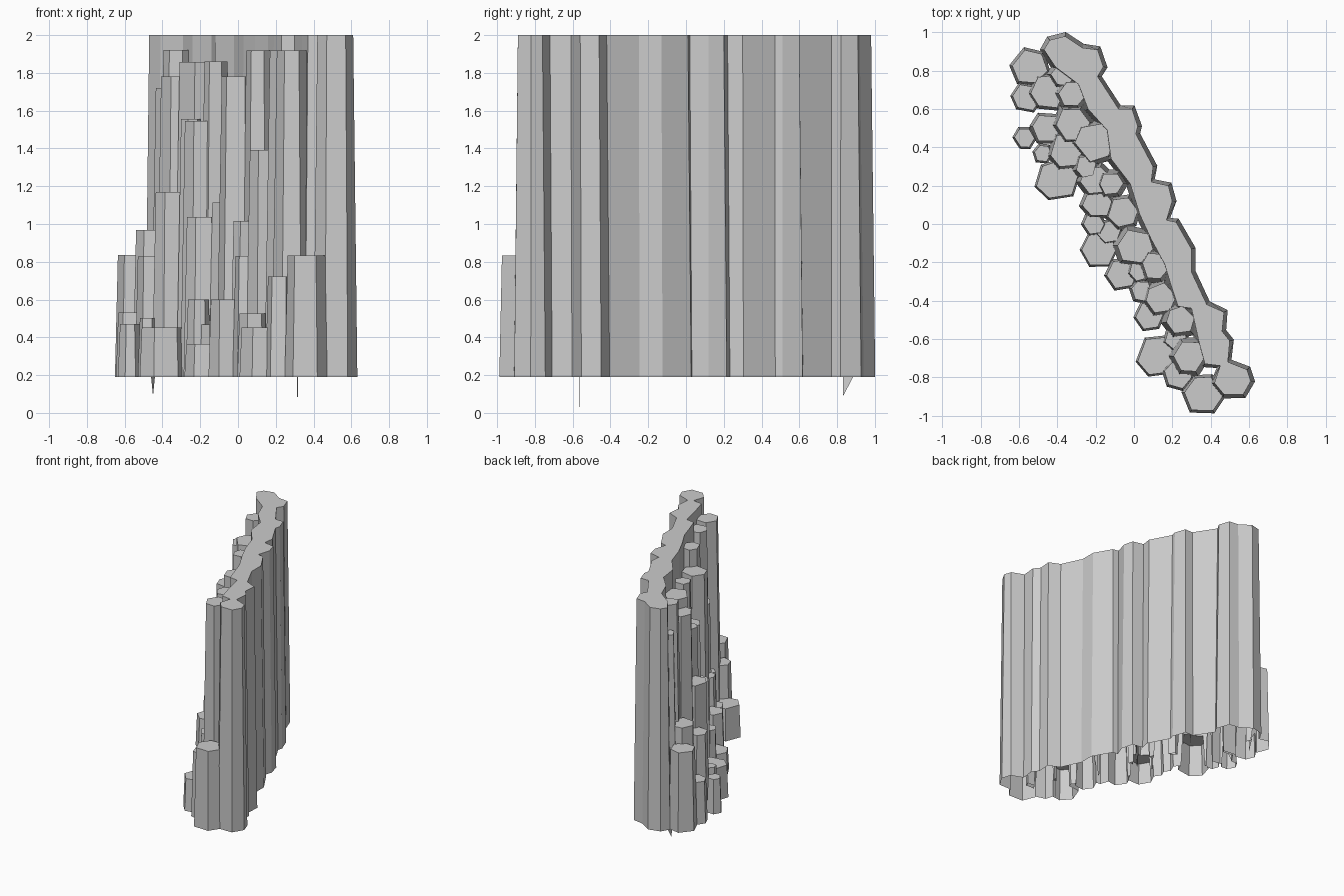
import bpy, bmesh, math, random
from mathutils import Vector

if "Cube" in bpy.data.objects:
    bpy.data.objects.remove(bpy.data.objects["Cube"])

random.seed(4)
BASE = 0.19

# Outline of the tall back wall seen from above (clockwise)
WALL = [(-.47, .91), (-.44, .96), (-.36, .98), (-.27, .92), (-.19, .91), (-.16, .82), (-.19, .77),
        (-.08, .60), (-.01, .60), (.02, .51), (.01, .47), (.10, .30), (.09, .22), (.18, .20),
        (.20, .12), (.17, .02), (.22, .01), (.30, -.13), (.30, -.25), (.38, -.42), (.47, -.46),
        (.46, -.56), (.50, -.61), (.49, -.72), (.59, -.76), (.61, -.82), (.57, -.89), (.47, -.89),
        (.42, -.83), (.45, -.74), (.37, -.73), (.34, -.62), (.30, -.44), (.23, -.43), (.19, -.31),
        (.16, -.21), (.09, -.08), (.03, .05), (-.02, .21), (-.12, .34), (-.14, .49), (-.24, .60),
        (-.29, .73), (-.41, .82)]

# Front columns: x, y, radius
SPOTS = [(-.54, .82, .09), (-.56, .66, .07), (-.57, .45, .05), (-.45, .69, .09), (-.37, .78, .06),
         (-.32, .68, .07), (-.45, .50, .08), (-.32, .52, .09), (-.475, .37, .045), (-.35, .38, .09),
         (-.40, .23, .105), (-.20, .43, .10), (-.25, .30, .055), (-.20, .23, .075), (-.12, .21, .06),
         (-.19, .11, .075), (-.06, .06, .08), (-.21, .00, .055), (-.13, -.04, .06), (-.18, -.13, .09),
         (.01, -.12, .09), (-.06, -.26, .08), (.03, -.24, .055), (.11, -.22, .07), (.04, -.35, .055),
         (.14, -.39, .08), (.08, -.48, .07), (.24, -.50, .075), (.22, -.60, .055), (.12, -.69, .10),
         (.29, -.69, .08), (.23, -.79, .07), (.36, -.89, .095)]
TOPS = [.84, .53, .47, .97, 1.72, 1.92, .83, 1.78, .50, 1.17, .45, 1.86, 1.56, 1.55, 1.86, 1.04, 1.11,
        .60, .47, .36, 1.78, .60, 1.02, 1.92, .83, 1.39, .53, 1.92, .72, .45, 1.92, .72, .83]


def outset(pts, d):
    """Push a clockwise outline outward by d."""
    out = []
    for i, p in enumerate(pts):
        a = (Vector(p) - Vector(pts[i - 1])).normalized()
        b = (Vector(pts[(i + 1) % len(pts)]) - Vector(p)).normalized()
        n = Vector((-a.y - b.y, a.x + b.x)).normalized()
        out.append((p[0] + n.x * d, p[1] + n.y * d))
    return out


def prism(name, pts, top, flare, coll):
    """Closed column that widens slightly towards the base."""
    n = len(pts)
    verts = [(x, y, BASE) for x, y in outset(pts, flare)] + [(x, y, top) for x, y in pts]
    faces = [tuple(range(n)), tuple(range(n, 2 * n))]
    faces += [(i, (i + 1) % n, n + (i + 1) % n, n + i) for i in range(n)]
    me = bpy.data.meshes.new(name)
    me.from_pydata(verts, [], faces)
    bm = bmesh.new()
    bm.from_mesh(me)
    bmesh.ops.recalc_face_normals(bm, faces=bm.faces)
    bm.to_mesh(me)
    bm.free()
    ob = bpy.data.objects.new(name, me)
    coll.objects.link(ob)
    return ob


scene_coll = bpy.context.scene.collection
parts = bpy.data.collections.new("columns")
scene_coll.children.link(parts)

# Back wall
cliff = prism("rock_cliff", WALL, 2.0, .022, scene_coll)

# Stepped six-sided columns
for i, ((x, y, r), top) in enumerate(zip(SPOTS, TOPS)):
    turn = random.uniform(-.25, .25)
    pts = []
    for k in range(6):
        a = turn - math.tau * k / 6 + random.uniform(-.12, .12)
        q = r * random.uniform(.96, 1.1)
        pts.append((x + q * math.cos(a), y + q * math.sin(a)))
    prism(f"column_{i}", pts, top + random.uniform(-.004, .004), .008 + .012 * (top - BASE), parts)

# Fuse everything into one skin
mod = cliff.modifiers.new("fuse", 'BOOLEAN')
mod.operation = 'UNION'
mod.solver = 'EXACT'
mod.operand_type = 'COLLECTION'
mod.collection = parts
bpy.context.view_layer.objects.active = cliff
cliff.select_set(True)
bpy.ops.object.modifier_apply(modifier=mod.name)
for ob in list(parts.objects):
    bpy.data.objects.remove(ob)
bpy.data.collections.remove(parts)

# Open underside and two thin hanging slivers
bm = bmesh.new()
bm.from_mesh(cliff.data)
under = [f for f in bm.faces if all(v.co.z < BASE + .002 for v in f.verts)]
bmesh.ops.delete(bm, geom=under, context='FACES')
for tri in ([(.312, -.56, BASE), (.318, -.565, BASE), (.315, -.562, 0)],
            [(-.46, .83, BASE), (-.44, .885, BASE), (-.45, .832, .09)]):
    bm.faces.new([bm.verts.new(c) for c in tri])
bm.to_mesh(cliff.data)
bm.free()
